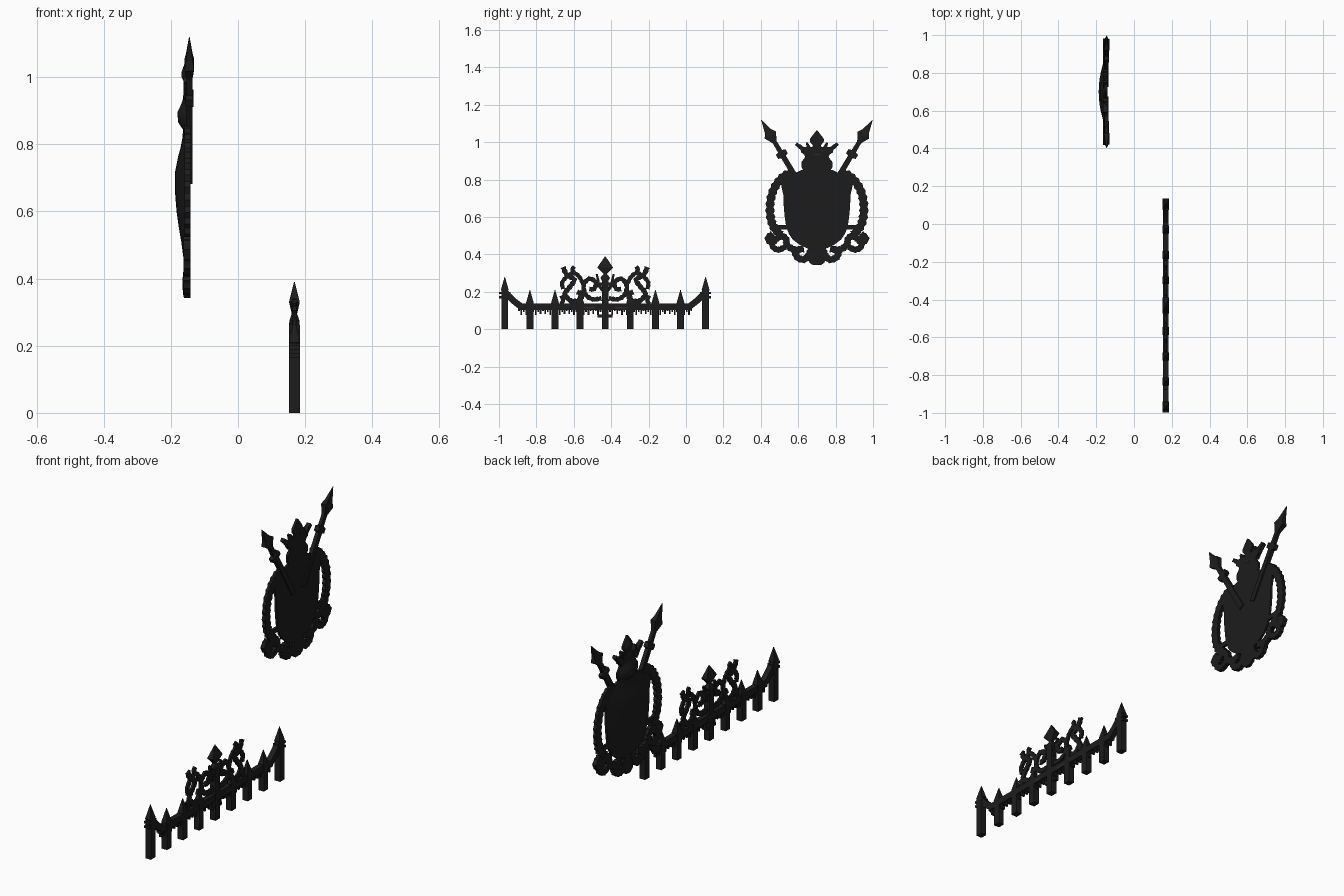
import bpy, math
from mathutils import Vector

if "Cube" in bpy.data.objects:
    bpy.data.objects.remove(bpy.data.objects["Cube"])


def material(name, rgb):
    m = bpy.data.materials.new(name)
    m.diffuse_color = (*rgb, 1)
    m.use_nodes = True
    m.node_tree.nodes["Principled BSDF"].inputs["Base Color"].default_value = m.diffuse_color
    return m


IRON = material("black iron", (0.012, 0.012, 0.0125))
BRONZE = material("dark bronze", (0.035, 0.025, 0.012))


def make(name, verts, faces, mat=IRON, smooth=False):
    me = bpy.data.meshes.new(name)
    me.from_pydata([tuple(v) for v in verts], [], faces)
    me.materials.append(mat)
    ob = bpy.data.objects.new(name, me)
    bpy.context.collection.objects.link(ob)
    bpy.ops.object.select_all(action='DESELECT')
    ob.select_set(True)
    bpy.context.view_layer.objects.active = ob
    bpy.ops.object.mode_set(mode='EDIT')
    bpy.ops.mesh.select_all(action='SELECT')
    bpy.ops.mesh.normals_make_consistent(inside=False)
    bpy.ops.object.mode_set(mode='OBJECT')
    if smooth:
        bpy.ops.object.shade_smooth_by_angle(angle=math.radians(35))
    return ob


def spindle(name, base, direction, rings):
    """Four-sided bar: rings of (distance, half width, half depth in x)."""
    d = Vector(direction).normalized()
    side = Vector((1, 0, 0)).cross(d)
    verts, faces = [], []
    for t, w, h in rings:
        c = Vector(base) + d * t
        for a, b in ((-1, -1), (1, -1), (1, 1), (-1, 1)):
            verts.append(c + side * a * w + Vector((b * h, 0, 0)))
    for i in range(len(rings) - 1):
        for j in range(4):
            k = (j + 1) % 4
            faces.append((4*i + j, 4*i + k, 4*i + 4 + k, 4*i + 4 + j))
    n = len(verts)
    faces += [(3, 2, 1, 0), (n - 4, n - 3, n - 2, n - 1)]
    return make(name, verts, faces)


def box(name, y0, y1, z0, z1, x0, x1, mat=IRON):
    v = [(x, y, z) for x in (x0, x1) for y in (y0, y1) for z in (z0, z1)]
    f = [(0, 1, 3, 2), (4, 6, 7, 5), (0, 4, 5, 1), (2, 3, 7, 6), (0, 2, 6, 4), (1, 5, 7, 3)]
    return make(name, v, f, mat)


def ribbon(name, centre_y, s, pts, w, x0, x1, ragged=0.0, taper=0.0):
    """Flat strip along a smooth path of (distance from centre, z)."""
    p = [Vector(q) for q in pts]
    p = [2*p[0] - p[1]] + p + [2*p[-1] - p[-2]]
    path = []
    for i in range(1, len(p) - 2):
        for k in range(4):
            t = k / 4
            a, b, c, d = p[i-1:i+3]
            path.append(0.5*(2*b + (c-a)*t + (2*a-5*b+4*c-d)*t*t + (3*b-a-3*c+d)*t**3))
    path.append(p[-2])
    verts, faces, n = [], [], len(path)
    for i, q in enumerate(path):
        tan = (path[min(i+1, n-1)] - path[max(i-1, 0)]).normalized()
        nor = Vector((-tan.y, tan.x))
        hw = w / 2 * (1 + ragged * (-1)**i) * (1 - taper * i / (n - 1))
        for x, e in ((x0, -1), (x0, 1), (x1, 1), (x1, -1)):
            r = q + nor * e * hw
            verts.append((x, centre_y + s * r.x, r.y))
    for i in range(n - 1):
        for j in range(4):
            k = (j + 1) % 4
            faces.append((4*i + j, 4*i + k, 4*i + 4 + k, 4*i + 4 + j))
    m = 4 * n
    faces += [(3, 2, 1, 0), (m - 4, m - 3, m - 2, m - 1)]
    return make(name, verts, faces)


def relief(name, sections, edge=0.012, n=10):
    """Flat-backed domed plate: sections of (z, half width, depth)."""
    verts, faces, row = [], [], n + 3
    for z, h, d in sections:
        verts.append((BACK, CREST + h, z))
        for i in range(n + 1):
            u = 1 - 2 * i / n
            verts.append((BACK - edge - max(d - edge, 0) * (1 - u * u), CREST + u * h, z))
        verts.append((BACK, CREST - h, z))
    for i in range(len(sections) - 1):
        for j in range(row):
            k = (j + 1) % row
            faces.append((i*row + j, i*row + k, (i+1)*row + k, (i+1)*row + j))
    m = len(verts)
    faces += [tuple(range(row)), tuple(range(m - row, m))]
    return make(name, verts, faces, smooth=True)


# ---------------- fence ----------------
FX, MID, GAP = 0.168, -0.432, 0.1342
for i in range(-4, 5):
    y = MID + i * GAP
    if i == 0:
        # taller middle post with a leaf-shaped head
        spindle("middle_post", (FX, y, 0), (0, 0, 1),
                [(0, .018, .016), (.26, .018, .016), (.275, .026, .015), (.295, .009, .008),
                 (.33, .042, .016), (.39, .001, .001)])
    else:
        top = .28 if abs(i) == 4 else .21
        spindle("fence_post", (FX, y, 0), (0, 0, 1),
                [(0, .018, .016), (top - .075, .018, .016), (top - .07, .021, .016), (top, .001, .001)])
    if abs(i) == 4:
        for z in (.165, .188):
            box("end_post_collar", y - .03, y + .03, z, z + .012, FX - .016, FX + .016)

# rail, rising braces and small teeth under the rail
box("rail", MID - .465, MID + .465, .103, .138, FX - .014, FX + .014)
for s in (-1, 1):
    ribbon("rail_brace", MID, s, [(.445, .118), (.49, .152), (.535, .198)], .034, FX - .014, FX + .014)
    for k in range(1, 37):
        y = .0128 * k
        near = abs((y + GAP / 2) % GAP - GAP / 2)
        low = .092 - (.016 if k % 2 else 0) + (.006 if near > .05 else 0)
        box("rail_tooth", MID + s*y - .0045, MID + s*y + .0045, low, .105, FX - .008, FX + .008)
    box("rail_inlay", MID + s*.085 - .03, MID + s*.085 + .03, .112, .118, FX - .0145, FX + .0145, BRONZE)
    # scrollwork beside the middle post
    a, b = FX - .006, FX + .006
    ribbon("outer_scroll", MID, s, [(.225, .332), (.205, .29), (.165, .265), (.19, .225), (.215, .19),
                                    (.185, .152), (.14, .155), (.125, .185), (.15, .2)], .026, a, b, .15)
    ribbon("inner_scroll", MID, s, [(.02, .165), (.065, .16), (.105, .185), (.115, .235), (.085, .27),
                                    (.05, .25), (.06, .215), (.085, .215)], .024, a, b, .15)
    ribbon("upper_scroll", MID, s, [(.115, .235), (.135, .275), (.165, .3), (.2, .285), (.23, .25),
                                    (.225, .215)], .022, a, b, .15)
    ribbon("scroll_leaf", MID, s, [(.165, .30), (.175, .32), (.165, .335)], .022, a, b)
    ribbon("scroll_tip", MID, s, [(.235, .18), (.225, .155), (.235, .135)], .022, a, b)
    ribbon("middle_leaf", MID, s, [(.0, .2), (.03, .23), (.045, .295)], .022, a, b, .1, .5)
box("middle_collar", MID - .04, MID + .04, .062, .078, FX - .012, FX + .012)
box("middle_band", MID - .034, MID + .034, .235, .25, FX - .012, FX + .012)

# ---------------- wall crest ----------------
BACK, CREST = -0.141, 0.70
relief("shield", [(.425, .035, .016), (.45, .09, .02), (.48, .13, .024), (.51, .15, .028),
                  (.55, .165, .035), (.6, .172, .042), (.65, .177, .046), (.72, .18, .046),
                  (.765, .19, .037), (.79, .192, .03), (.815, .16, .025), (.85, .085, .022)])
relief("crown_base", [(.845, .07, .024), (.865, .082, .037), (.895, .082, .04), (.915, .066, .03),
                      (.93, .06, .024), (.945, .085, .022), (.965, .085, .022), (.975, .07, .018)])
relief("crown_finial", [(.965, .025, .018), (.985, .022, .02), (1.0, .036, .027), (1.015, .038, .027),
                        (1.03, .028, .022), (1.04, .02, .018), (1.062, .003, .012)])
box("crown_inlay", CREST - .016, CREST + .016, .931, .937, BACK - .005, BACK + .001, BRONZE)

for s in (-1, 1):
    f = BACK - .022
    ribbon("crown_point", CREST, s, [(.05, .935), (.075, .962), (.112, .992)], .034, f, BACK, .1, .5)
    ribbon("crown_inner_point", CREST, s, [(.03, .95), (.045, .975), (.055, .998)], .026, f, BACK, 0, .6)
    # leafy side frame
    ribbon("side_frame", CREST, s, [(.12, .835), (.165, .825), (.205, .79), (.236, .735), (.25, .67),
                                    (.248, .6), (.23, .545), (.195, .505)], .044, BACK - .018, BACK, .16)
    for y, z in ((.195, .79), (.185, .545)):
        box("frame_link", CREST + s*y - .03, CREST + s*y + .03, z - .012, z + .012, BACK - .014, BACK)
    # ribbon scrolls under the shield
    ribbon("lower_scroll", CREST, s, [(.235, .51), (.262, .485), (.24, .465), (.215, .485), (.19, .5),
                                      (.165, .48), (.16, .45), (.12, .425), (.07, .43)], .036, f, BACK, .12)
    ribbon("scroll_tail", CREST, s, [(.24, .47), (.235, .44), (.205, .425), (.17, .44)], .032, f, BACK, .1)
    ribbon("bottom_leaf", CREST, s, [(.12, .42), (.105, .385), (.07, .372), (.045, .395), (.03, .43)],
           .036, f, BACK, .12)
    # crossed spear behind the shield
    spindle("spear", (BACK - .004, CREST + s*.04, .69), (0, s*.258, .43),
            [(0, .016, .010), (.27, .014, .010), (.275, .03, .012), (.30, .03, .012), (.305, .013, .009),
             (.36, .012, .009), (.385, .024, .012), (.405, .036, .014), (.43, .02, .01), (.50, .001, .001)])
relief("bottom_ornament", [(.342, .02, .02), (.355, .04, .023), (.375, .045, .024), (.4, .03, .024), (.44, .04, .02)])
